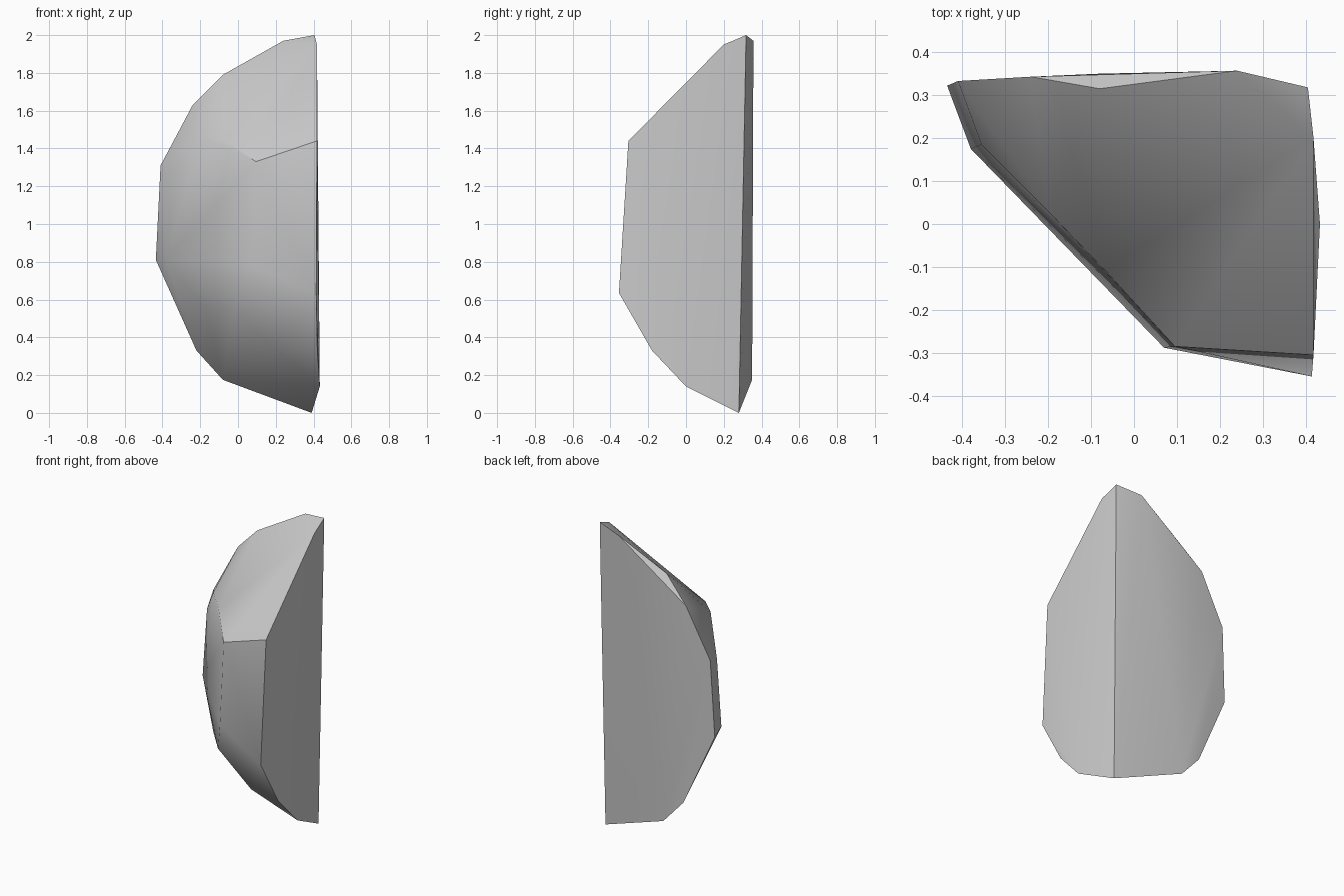
import bpy
import bmesh
import math

cube = bpy.data.objects.get("Cube")
if cube:
    bpy.data.objects.remove(cube, do_unlink=True)

# Stone colour
stone = bpy.data.materials.new("stone_grey")
stone.use_nodes = True
colour = (0.6, 0.6, 0.6, 1.0)
stone.diffuse_color = colour
stone.node_tree.nodes["Principled BSDF"].inputs["Base Color"].default_value = colour

# Long straight corner where the two broken faces meet
corner = [(0.405, 0.318, 2.0), (0.39, 0.28, 0.0)]

# Rim of the flat side face
side_rim = [(0.418, 0.2, 1.95), (0.418, -0.305, 1.44), (0.414, -0.355, 0.635),
            (0.42, -0.18, 0.33), (0.433, 0.0, 0.14)]

# Rim of the flat back face
back_rim = [(0.24, 0.357, 1.97), (-0.08, 0.315, 1.79), (-0.24, 0.343, 1.63),
            (-0.41, 0.333, 1.31), (-0.435, 0.322, 0.81), (-0.22, 0.34, 0.33),
            (-0.08, 0.35, 0.175)]

# Worn facets on the rounded front
front_facets = [(0.095, -0.285, 1.33), (-0.065, -0.11, 1.44), (-0.2, 0.03, 1.46),
                (-0.355, 0.185, 1.25), (-0.38, 0.175, 0.81), (-0.18, 0.0, 0.56),
                (-0.02, -0.18, 0.56), (0.07, -0.288, 0.78), (0.2, -0.15, 0.34)]

# Wrap the corner points in one faceted skin
bm = bmesh.new()
for point in corner + side_rim + back_rim + front_facets:
    bm.verts.new(point)
bmesh.ops.convex_hull(bm, input=bm.verts[:])
bmesh.ops.delete(bm, geom=[v for v in bm.verts if not v.link_faces], context="VERTS")
bmesh.ops.recalc_face_normals(bm, faces=bm.faces[:])
mesh = bpy.data.meshes.new("stone_chunk")
bm.to_mesh(mesh)
bm.free()
mesh.materials.append(stone)

chunk = bpy.data.objects.new("stone_chunk", mesh)
bpy.context.collection.objects.link(chunk)

# Soft facets with crisp broken edges
bpy.ops.object.select_all(action="DESELECT")
chunk.select_set(True)
bpy.context.view_layer.objects.active = chunk
bpy.ops.object.shade_smooth_by_angle(angle=math.radians(40))
